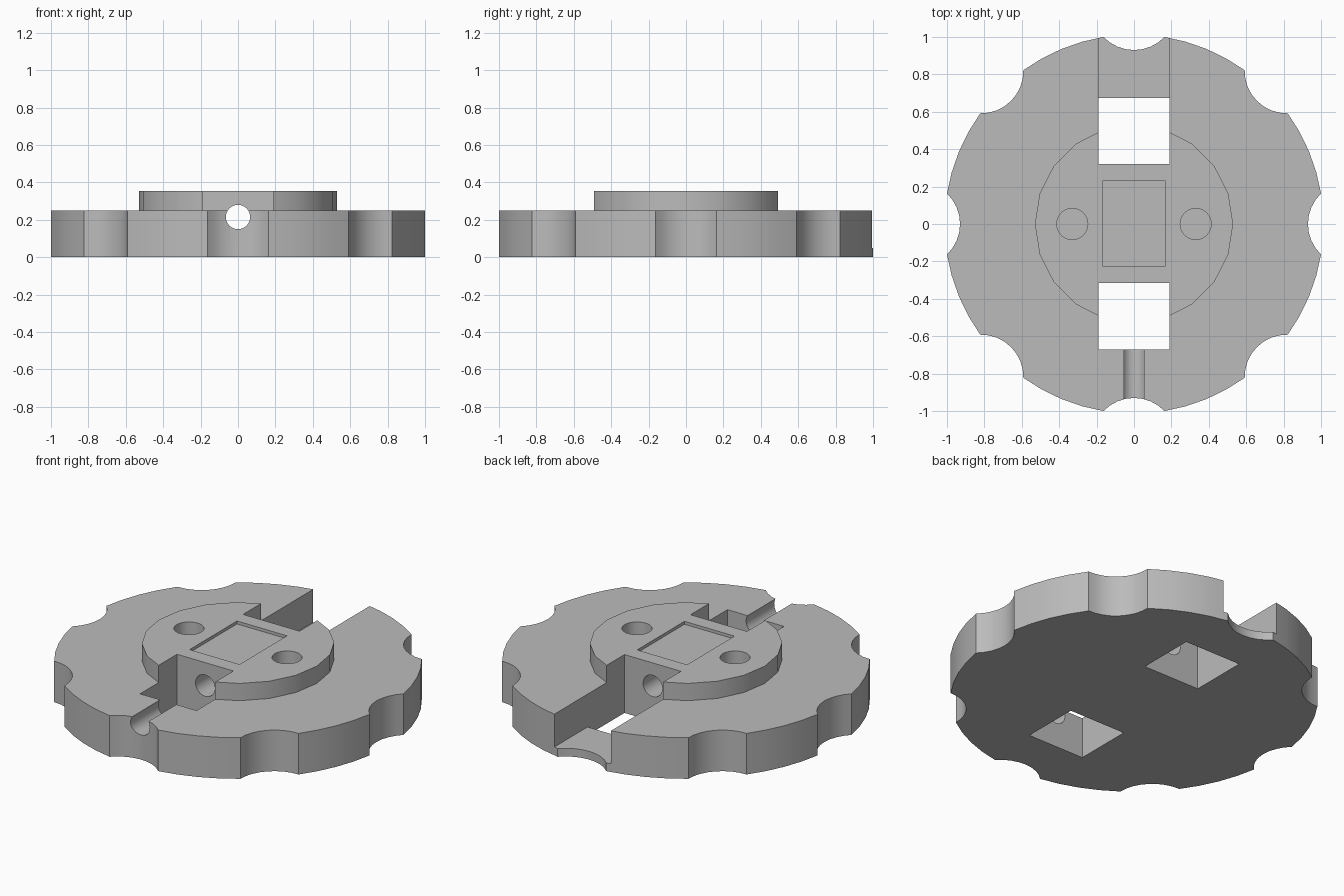
import bpy
import bmesh
from math import cos, sin, pi, asin, atan2, radians
from mathutils import Matrix, Vector

cube = bpy.data.objects.get("Cube")
if cube:
    bpy.data.objects.remove(cube)

# Main sizes
RIM, SCALLOPS = 1.013, 8
BITE_HALF, BITE_DEPTH_R = 0.163, 0.93
BASE_TOP, BOSS_TOP, BOSS_R = 0.25, 0.355, 0.53
SLOT_HALF = 0.19

grey = bpy.data.materials.new("plain grey")
grey.use_nodes = True
colour = (0.5, 0.5, 0.5, 1)
grey.diffuse_color = colour
grey.node_tree.nodes["Principled BSDF"].inputs["Base Color"].default_value = colour


def finish(bm, name):
    bmesh.ops.recalc_face_normals(bm, faces=bm.faces)
    mesh = bpy.data.meshes.new(name)
    bm.to_mesh(mesh)
    bm.free()
    mesh.materials.append(grey)
    obj = bpy.data.objects.new(name, mesh)
    bpy.context.collection.objects.link(obj)
    return obj


def prism(name, outline, z0, z1):
    bm = bmesh.new()
    face = bm.faces.new([bm.verts.new((x, y, z0)) for x, y in outline])
    top = bmesh.ops.extrude_face_region(bm, geom=[face])["geom"]
    verts = [v for v in top if isinstance(v, bmesh.types.BMVert)]
    bmesh.ops.translate(bm, verts=verts, vec=(0, 0, z1 - z0))
    return finish(bm, name)


def box(name, x0, x1, y0, y1, z0, z1):
    return prism(name, [(x0, y0), (x1, y0), (x1, y1), (x0, y1)], z0, z1)


def circle(radius, sides, cx=0):
    return [(cx + radius * cos(2 * pi * i / sides), radius * sin(2 * pi * i / sides))
            for i in range(sides)]


def rim_outline(arc_steps=4, bite_steps=8):
    """Round outline with concave finger bites, repeated around the centre."""
    corner = asin(BITE_HALF / RIM)
    corner_x = RIM * cos(corner)
    sag = corner_x - BITE_DEPTH_R
    bite_r = (BITE_HALF ** 2 + sag ** 2) / (2 * sag)
    centre = BITE_DEPTH_R + bite_r
    swing = atan2(BITE_HALF, centre - corner_x)
    points = []
    for k in range(SCALLOPS):
        turn = Matrix.Rotation(2 * pi * k / SCALLOPS, 2)
        for i in range(bite_steps + 1):
            a = swing * (2 * i / bite_steps - 1)
            points.append(turn @ Vector((centre - bite_r * cos(a), bite_r * sin(a))))
        span = 2 * pi / SCALLOPS - 2 * corner
        for i in range(1, arc_steps):
            a = corner + span * i / arc_steps
            points.append(turn @ Vector((RIM * cos(a), RIM * sin(a))))
    return points


# Scalloped disc with the raised round boss
body = prism("scalloped_disc", rim_outline(), 0, BASE_TOP)
boss = prism("boss", circle(BOSS_R, 20), 0.1, BOSS_TOP)

# Square windows, rear slot, shallow pocket and blind holes
cutters = [
    box("front_window", -SLOT_HALF, SLOT_HALF, -0.67, -0.315, -0.2, 0.6),
    box("rear_window", -SLOT_HALF, SLOT_HALF, 0.32, 0.675, -0.2, 0.6),
    box("rear_slot", -SLOT_HALF, SLOT_HALF, 0.6, 1.2, 0.05, 0.6),
    box("centre_pocket", -0.168, 0.168, -0.225, 0.23, 0.337, 0.6),
]
for side, x in (("left", 0.33), ("right", -0.33)):
    cutters.append(prism(side + "_blind_hole", circle(0.083, 32, x), 0.1, 0.6))

# Long bore running front to back
bore = prism("long_bore", circle(0.065, 32), -1.3, 1.3)
bore.data.transform(Matrix.Translation((0, 0, 0.215)) @ Matrix.Rotation(pi / 2, 4, "X"))
cutters.append(bore)

for tool in [boss] + cutters:
    mod = body.modifiers.new(tool.name, "BOOLEAN")
    mod.operation = "UNION" if tool is boss else "DIFFERENCE"
    mod.solver = "EXACT"
    mod.object = tool
    tool.hide_render = True

# Bake the cuts and drop the helpers
bpy.context.view_layer.update()
graph = bpy.context.evaluated_depsgraph_get()
baked = bpy.data.meshes.new_from_object(body.evaluated_get(graph))
body.modifiers.clear()
body.data = baked
for tool in [boss] + cutters:
    bpy.data.objects.remove(tool)

# Smooth curved walls, crisp edges
bpy.ops.object.select_all(action="DESELECT")
body.select_set(True)
bpy.context.view_layer.objects.active = body
bpy.ops.object.shade_smooth_by_angle(angle=radians(30))
